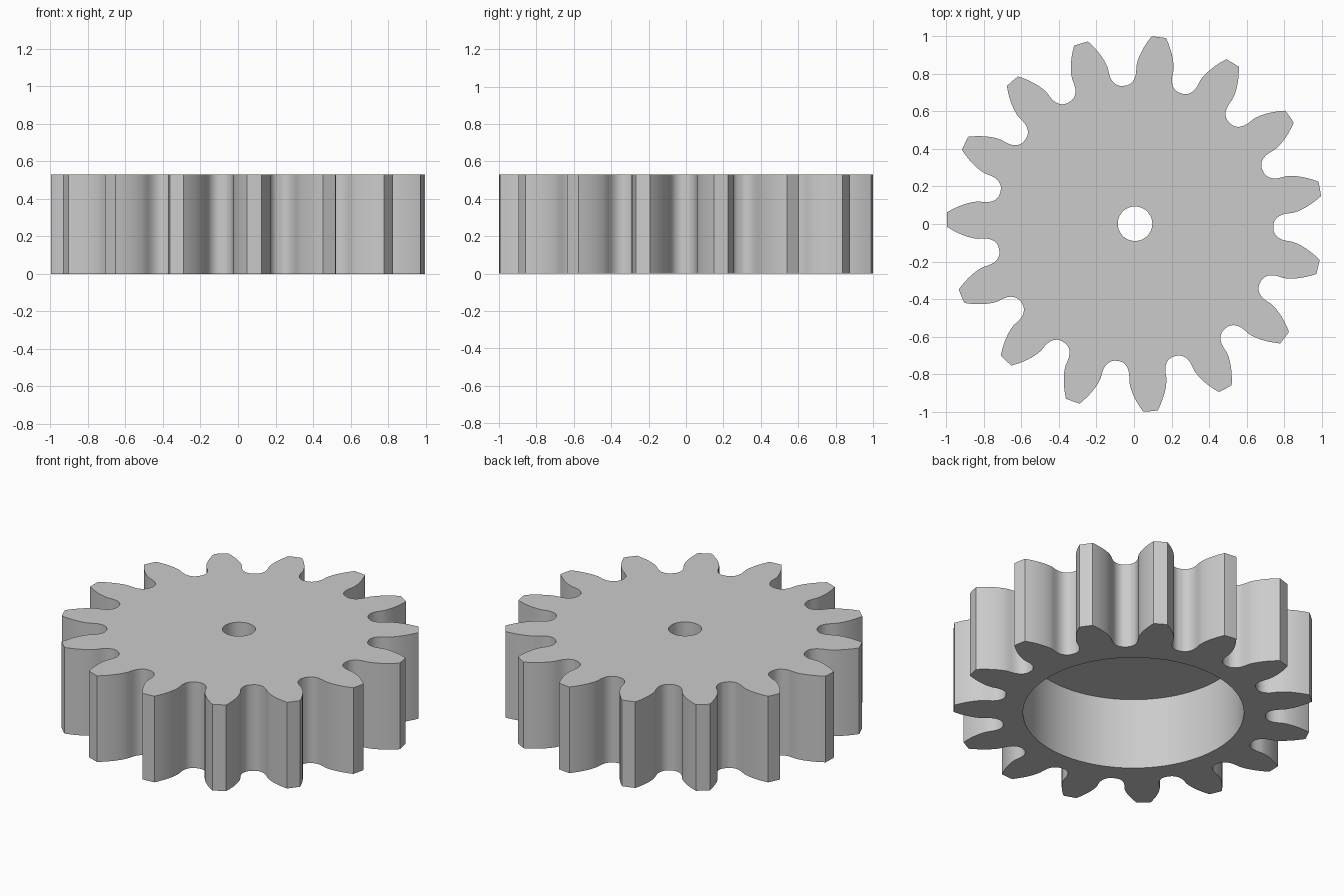
import bpy, bmesh, math
from math import sin, cos, tan, acos, atan2, hypot, radians, pi

if "Cube" in bpy.data.objects:
    bpy.data.objects.remove(bpy.data.objects["Cube"])

# Gear proportions
TEETH = 15
TIP_R = 1.0025
MODULE = 2 * TIP_R / (TEETH + 2)
PITCH_R = MODULE * TEETH / 2
PRESSURE = radians(20)
BASE_R = PITCH_R * cos(PRESSURE)
PHASE = radians(22.7)
HEIGHT, BORE_DEPTH = 0.53, 0.44
BORE_R, HOLE_R = 0.616, 0.092


def involute(angle):
    return tan(angle) - angle


def half_gap():
    """Radius and angle of one side of a tooth gap, from root to tip."""
    points = []
    # Rounded root, swept by the corner of a rack cutter
    rho = 0.38 * MODULE
    depth = 1.25 * MODULE - rho
    offset = pi * MODULE / 4 - depth * tan(PRESSURE) - rho / cos(PRESSURE)
    for i in range(15):
        phi = radians(90 - i * 4.8)
        x = depth / tan(phi) + rho * cos(phi)
        y = PITCH_R - depth - rho * sin(phi)
        turn = (depth / tan(phi) - offset) / PITCH_R
        points.append((hypot(x, y), atan2(x, y) - turn))
    # Involute flank
    start = BASE_R * 1.012
    for i in range(11):
        r = start + (TIP_R - start) * i / 10
        half_tooth = pi / (2 * TEETH) + involute(PRESSURE) - involute(acos(BASE_R / r))
        points.append((r, pi / TEETH - half_tooth))
    return points


def gear_outline():
    side = half_gap()
    gap = [(r, -a) for r, a in reversed(side)] + side + [(TIP_R, pi / TEETH)]
    return [(r * cos(a + PHASE + k * 2 * pi / TEETH), r * sin(a + PHASE + k * 2 * pi / TEETH))
            for k in range(TEETH) for r, a in gap]


def circle(radius, count):
    return [(radius * cos(2 * pi * i / count), radius * sin(2 * pi * i / count))
            for i in range(count)]


bm = bmesh.new()


def ring(points, z):
    verts = [bm.verts.new((x, y, z)) for x, y in points]
    edges = [bm.edges.new((v, verts[i - 1])) for i, v in enumerate(verts)]
    return verts, edges


def wall(a, b):
    for i in range(len(a[0])):
        bm.faces.new((a[0][i - 1], a[0][i], b[0][i], b[0][i - 1]))


def cap(outer, inner, up):
    bmesh.ops.triangle_fill(bm, use_beauty=True, edges=outer[1] + inner[1], normal=(0, 0, up))


# Toothed rim, recessed underside and axle hole
outline, bore, hole = gear_outline(), circle(BORE_R, 96), circle(HOLE_R, 48)
rim_top, rim_bottom = ring(outline, HEIGHT), ring(outline, 0)
bore_bottom, bore_top = ring(bore, 0), ring(bore, BORE_DEPTH)
hole_bottom, hole_top = ring(hole, BORE_DEPTH), ring(hole, HEIGHT)
wall(rim_bottom, rim_top)
wall(bore_bottom, bore_top)
wall(hole_bottom, hole_top)
cap(rim_top, hole_top, 1)
cap(rim_bottom, bore_bottom, -1)
cap(bore_top, hole_bottom, -1)
bmesh.ops.recalc_face_normals(bm, faces=bm.faces[:])

# Centre the bounding box
xs, ys = zip(*outline)
bmesh.ops.translate(bm, verts=bm.verts[:],
                    vec=(-(min(xs) + max(xs)) / 2, -(min(ys) + max(ys)) / 2, 0))

mesh = bpy.data.meshes.new("spur_gear")
bm.to_mesh(mesh)
bm.free()
gear = bpy.data.objects.new("spur_gear", mesh)
bpy.context.collection.objects.link(gear)

# Plain grey
grey = bpy.data.materials.new("light_grey")
grey.use_nodes = True
colour = (0.6, 0.6, 0.6, 1)
grey.diffuse_color = colour
grey.node_tree.nodes["Principled BSDF"].inputs["Base Color"].default_value = colour
mesh.materials.append(grey)

bpy.ops.object.select_all(action="DESELECT")
gear.select_set(True)
bpy.context.view_layer.objects.active = gear
bpy.ops.object.shade_smooth_by_angle(angle=radians(30))
